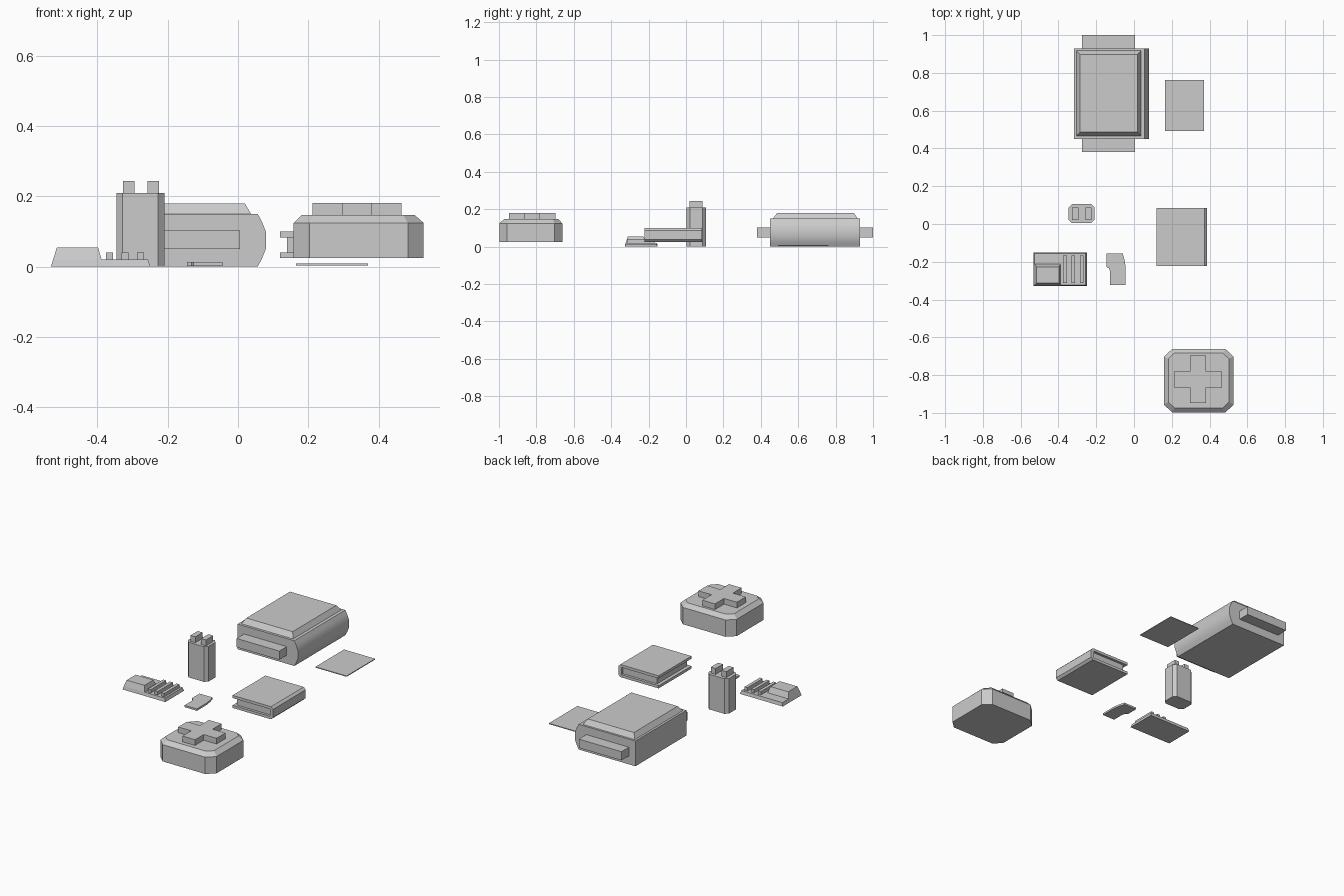
import bpy
import bmesh

if "Cube" in bpy.data.objects:
    bpy.data.objects.remove(bpy.data.objects["Cube"])


def loft(name, sections, axis="Z", smooth=False):
    """Skin matching cross-sections [(2D points, level)] and cap both ends."""
    place = {"Z": lambda a, b, c: (a, b, c), "Y": lambda a, b, c: (a, c, b)}[axis]
    bm = bmesh.new()
    rings = [[bm.verts.new(place(a, b, lev)) for a, b in pts] for pts, lev in sections]
    for lo, hi in zip(rings, rings[1:]):
        n = len(lo)
        for i in range(n):
            j = (i + 1) % n
            bm.faces.new((lo[i], lo[j], hi[j], hi[i]))
    bm.faces.new(rings[0][::-1])
    bm.faces.new(rings[-1])
    bmesh.ops.recalc_face_normals(bm, faces=bm.faces)
    mesh = bpy.data.meshes.new(name)
    bm.to_mesh(mesh)
    bm.free()
    ob = bpy.data.objects.new(name, mesh)
    bpy.context.collection.objects.link(ob)
    if smooth:
        bpy.ops.object.select_all(action="DESELECT")
        ob.select_set(True)
        bpy.context.view_layer.objects.active = ob
        bpy.ops.object.shade_smooth_by_angle(angle=0.6)
    return ob


def rect(x0, x1, y0, y1):
    return [(x0, y0), (x1, y0), (x1, y1), (x0, y1)]


def octagon(x0, x1, y0, y1, cx, cy):
    return [(x0 + cx, y0), (x1 - cx, y0), (x1, y0 + cy), (x1, y1 - cy),
            (x1 - cx, y1), (x0 + cx, y1), (x0, y1 - cy), (x0, y0 + cy)]


def box(name, x0, x1, y0, y1, z0, z1):
    return loft(name, [(rect(x0, x1, y0, y1), z0), (rect(x0, x1, y0, y1), z1)])


# Large pack: body with one rounded side, tapered lid, end tabs
body = [(-0.318, 0), (0.056, 0), (0.068, 0.022), (0.079, 0.05), (0.079, 0.10),
        (0.068, 0.128), (0.056, 0.15), (-0.318, 0.15)]
loft("pack_body", [(body, 0.45), (body, 0.93)], "Y", smooth=True)
loft("pack_lid", [(rect(-0.305, 0.037, 0.465, 0.918), 0.15),
                  (rect(-0.286, 0.019, 0.487, 0.898), 0.18)])
for side, y0, y1 in (("front", 0.38, 0.45), ("back", 0.93, 1.0)):
    box("pack_tab_" + side, -0.275, 0.006, y0, y1, 0.05, 0.102)

# Sheet of paper
box("paper_sheet", 0.165, 0.37, 0.493, 0.762, 0.003, 0.008)

# Book: C-shaped cover around inset pages
cover = [(0.12, 0.024), (0.373, 0.024), (0.386, 0.037), (0.386, 0.086), (0.373, 0.099),
         (0.12, 0.099), (0.12, 0.083), (0.365, 0.083), (0.365, 0.04), (0.12, 0.04)]
loft("book_cover", [(cover, -0.222), (cover, 0.086)], "Y")
box("book_pages", 0.14, 0.365, -0.207, 0.071, 0.04, 0.083)

# First aid case with a raised cross
outer = octagon(0.158, 0.528, -0.998, -0.661, 0.045, 0.042)
inner = octagon(0.182, 0.502, -0.973, -0.683, 0.032, 0.03)
loft("aid_case", [(outer, 0.024), (outer, 0.124), (inner, 0.147)])
cross = [(0.297, -0.947), (0.38, -0.947), (0.38, -0.865), (0.465, -0.865),
         (0.465, -0.782), (0.38, -0.782), (0.38, -0.697), (0.297, -0.697),
         (0.297, -0.782), (0.212, -0.782), (0.212, -0.865), (0.297, -0.865)]
loft("aid_cross", [(cross, 0.147), (cross, 0.181)])

# Battery with two terminals
cell = octagon(-0.346, -0.209, 0.004, 0.106, 0.018, 0.018)
loft("battery_body", [(cell, 0), (cell, 0.209)])
for i, x in enumerate((-0.327, -0.257)):
    box(f"battery_terminal_{i + 1}", x, x + 0.032, 0.02, 0.088, 0.209, 0.244)

# Circuit board: slab, tapered chip housing, ridges
loft("board_base", [(rect(-0.532, -0.25, -0.327, -0.151), 0),
                    (rect(-0.526, -0.256, -0.323, -0.155), 0.02)])
loft("board_housing", [(rect(-0.526, -0.388, -0.323, -0.213), 0.02),
                       (rect(-0.515, -0.398, -0.312, -0.227), 0.054)])
for i in range(3):
    x = -0.375 + 0.044 * i
    box(f"board_ridge_{i + 1}", x, x + 0.019, -0.312, -0.168, 0.02, 0.04)

# Small bent strip
strip = [(-0.145, -0.155), (-0.06, -0.155), (-0.05, -0.19), (-0.044, -0.23),
         (-0.044, -0.324), (-0.126, -0.324), (-0.126, -0.255), (-0.132, -0.235),
         (-0.145, -0.228)]
loft("bent_strip", [(strip, 0.002), (strip, 0.013)])
